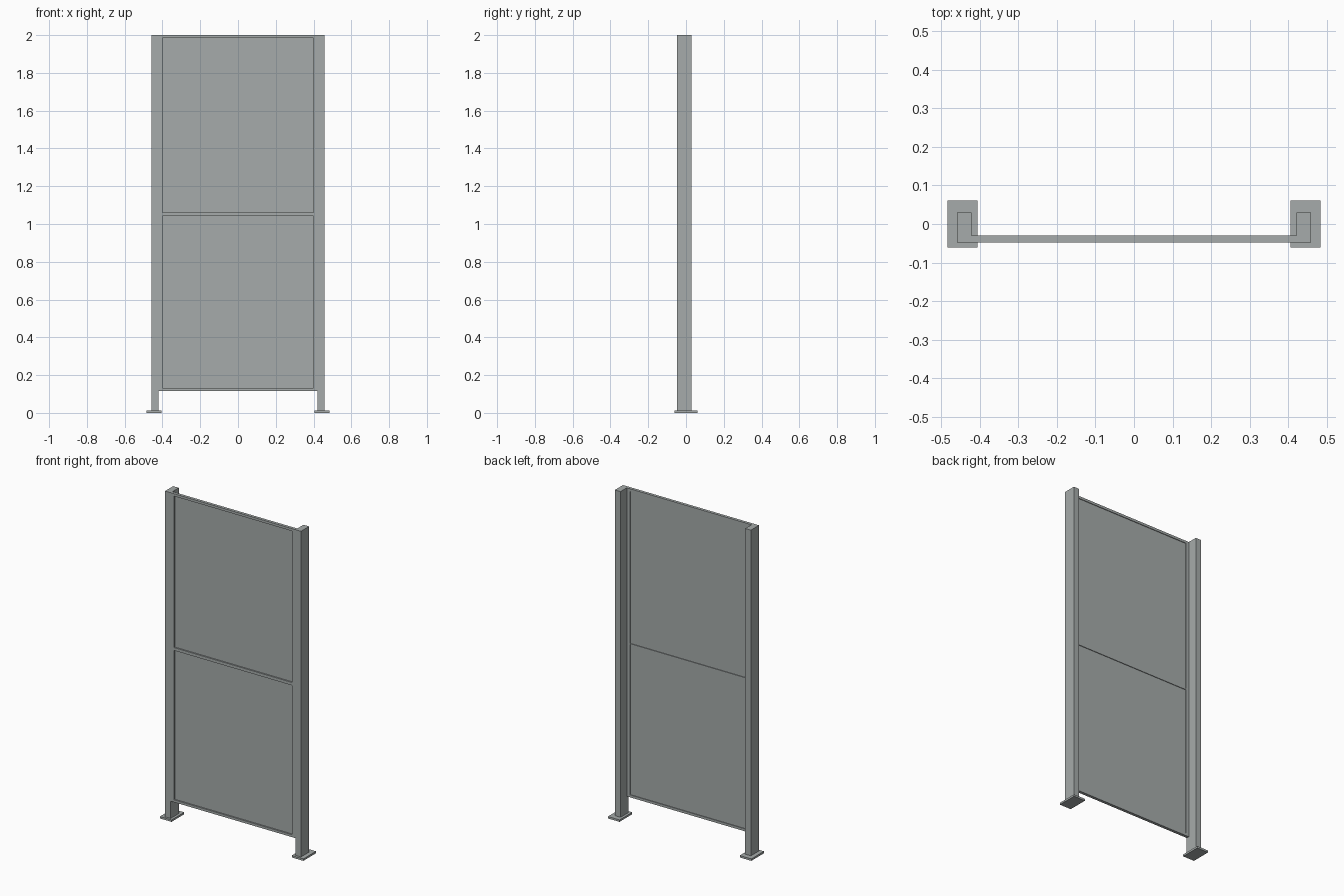
import bpy
import bmesh

if "Cube" in bpy.data.objects:
    bpy.data.objects.remove(bpy.data.objects["Cube"])

grey = bpy.data.materials.new("light_grey_metal")
grey.diffuse_color = (0.38, 0.41, 0.405, 1.0)
grey.use_nodes = True
grey.node_tree.nodes["Principled BSDF"].inputs["Base Color"].default_value = grey.diffuse_color


def box(name, x0, x1, y0, y1, z0, z1):
    """Axis-aligned box between the given limits."""
    bm = bmesh.new()
    bmesh.ops.create_cube(bm, size=1.0)
    for v in bm.verts:
        v.co.x = x1 if v.co.x > 0 else x0
        v.co.y = y1 if v.co.y > 0 else y0
        v.co.z = z1 if v.co.z > 0 else z0
    mesh = bpy.data.meshes.new(name)
    bm.to_mesh(mesh)
    bm.free()
    mesh.materials.append(grey)
    obj = bpy.data.objects.new(name, mesh)
    bpy.context.collection.objects.link(obj)
    return obj


FRONT, BACK = -0.048, -0.030      # frame depth
POST_IN, POST_OUT = 0.421, 0.459
OPEN_X = 0.399                    # half width of the panel openings
BOTTOM, TOP = 0.117, 2.0
RAIL = 0.015                      # height of top and bottom rails
MID = 1.052

# Posts, foot plates and frame stiles on both sides
for side, s in (("left", -1), ("right", 1)):
    def span(a, b):
        return sorted((s * a, s * b))
    box(side + "_foot_plate", *span(0.406, 0.484), -0.061, 0.061, 0.0, 0.012)
    box(side + "_post", *span(POST_IN, POST_OUT), FRONT, 0.030, 0.012, TOP)
    box(side + "_frame_stile", *span(OPEN_X, POST_IN), FRONT, BACK, BOTTOM, TOP)

# Horizontal frame rails
box("bottom_rail", -OPEN_X, OPEN_X, FRONT, BACK, BOTTOM, BOTTOM + RAIL)
box("top_rail", -OPEN_X, OPEN_X, FRONT, BACK, TOP - RAIL, TOP)

# Middle rail: wide front flange with a narrow web behind
box("middle_rail_flange", -OPEN_X, OPEN_X, FRONT, -0.040, MID - 0.009, MID + 0.009)
box("middle_rail_web", -OPEN_X, OPEN_X, -0.040, BACK, MID - 0.003, MID + 0.003)

# Recessed infill panels
box("lower_panel", -OPEN_X, OPEN_X, -0.040, -0.034, BOTTOM + RAIL, MID - 0.003)
box("upper_panel", -OPEN_X, OPEN_X, -0.040, -0.034, MID + 0.003, TOP - RAIL)
